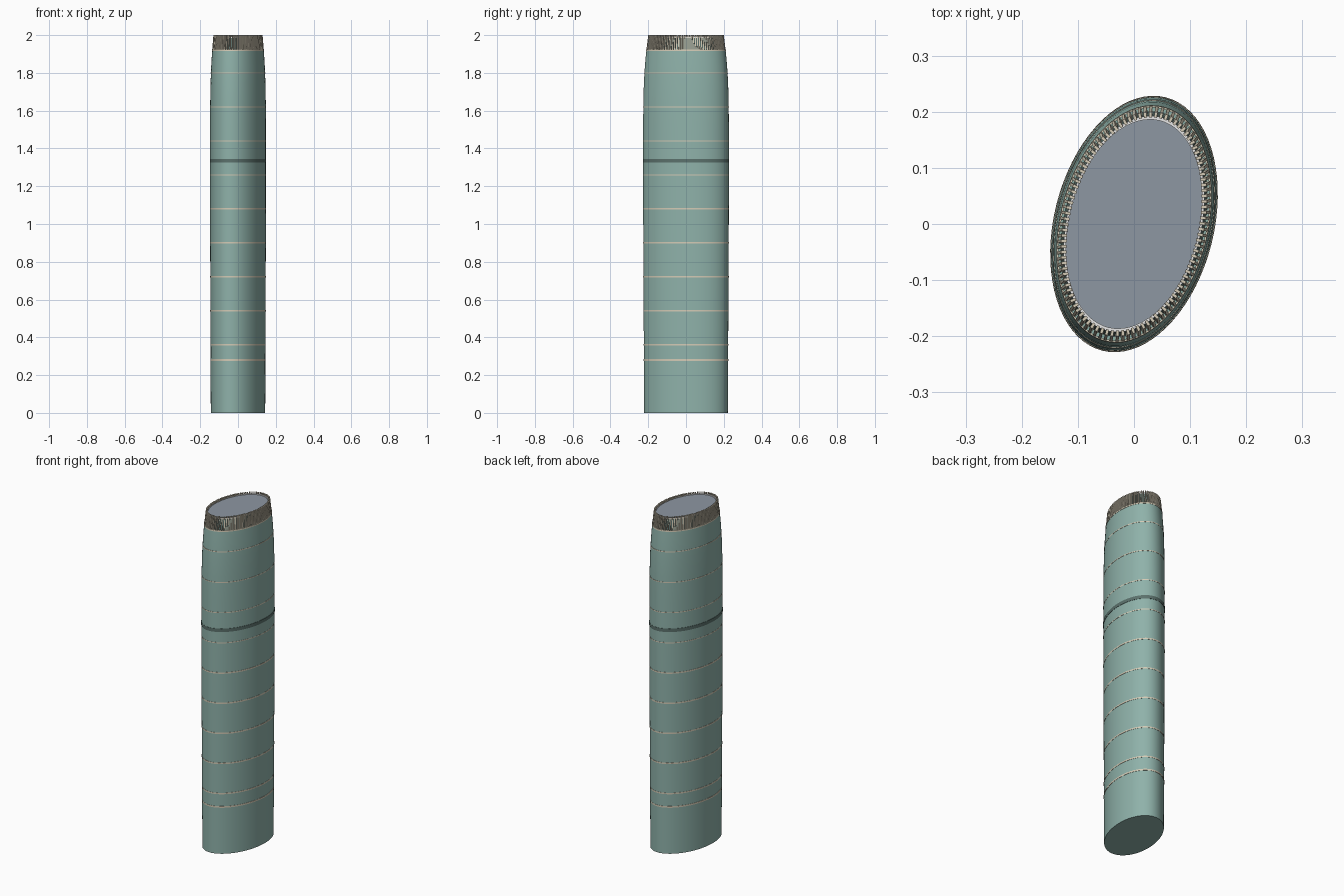
import bpy, bmesh, math

if "Cube" in bpy.data.objects:
    bpy.data.objects.remove(bpy.data.objects["Cube"])

A, B, TILT = 0.2313, 0.1411, math.radians(14.0)   # half axes and plan rotation
SEG, FINS = 72, 104


def material(name, rgb):
    m = bpy.data.materials.new(name)
    m.diffuse_color = (*rgb, 1)
    m.use_nodes = True
    m.node_tree.nodes["Principled BSDF"].inputs["Base Color"].default_value = m.diffuse_color
    return m


GREEN = material("pale green glass", (0.275, 0.445, 0.402))
BEIGE = material("warm beige", (0.66, 0.60, 0.47))
DARK = material("dark green", (0.105, 0.165, 0.150))
GREY = material("roof grey", (0.27, 0.31, 0.36))
WHITE = material("white", (0.95, 0.95, 0.95))

# Height and plan scale: slight swelling, then a curved shoulder
PROFILE = [(0, .975), (.3, .982), (.6, .99), (.9, .996), (1.2, 1), (1.5, 1),
           (1.65, .995), (1.75, .982), (1.84, .958), (1.92, .925)]


def scale_at(z):
    for (z0, s0), (z1, s1) in zip(PROFILE, PROFILE[1:]):
        if z <= z1:
            return s0 + (s1 - s0) * (z - z0) / (z1 - z0)
    return PROFILE[-1][1] - 0.55 * (z - 1.92)


def plan(t, s, grow=0.0):
    u, v = (B * s + grow) * math.cos(t), (A * s + grow) * math.sin(t)
    return (u * math.cos(TILT) + v * math.sin(TILT),
            -u * math.sin(TILT) + v * math.cos(TILT))


def loft(name, rings, mat, caps=True, closed=False, angle=35):
    """Skin of oval rings given as (z, scale, grow)."""
    bm = bmesh.new()
    loops = [[bm.verts.new((*plan(2 * math.pi * i / SEG, s, g), z)) for i in range(SEG)]
             for z, s, g in rings]
    pairs = list(zip(loops, loops[1:]))
    if closed:
        pairs.append((loops[-1], loops[0]))
    for lo, hi in pairs:
        for i in range(SEG):
            j = (i + 1) % SEG
            bm.faces.new((lo[i], lo[j], hi[j], hi[i]))
    if caps and not closed:
        bm.faces.new(loops[0][::-1])
        bm.faces.new(loops[-1])
    return finish(name, bm, mat, angle)


def finish(name, bm, mat, angle=None):
    bmesh.ops.recalc_face_normals(bm, faces=bm.faces)
    me = bpy.data.meshes.new(name)
    bm.to_mesh(me)
    bm.free()
    me.materials.append(mat)
    ob = bpy.data.objects.new(name, me)
    bpy.context.collection.objects.link(ob)
    if angle:
        bpy.context.view_layer.objects.active = ob
        ob.select_set(True)
        bpy.ops.object.shade_smooth_by_angle(angle=math.radians(angle))
        ob.select_set(False)
    return ob


def band(name, z, h, out, mat):
    lo, hi = z - h / 2, z + h / 2
    loft(name, [(lo, scale_at(lo), -.002), (lo, scale_at(lo), out),
                (hi, scale_at(hi), out), (hi, scale_at(hi), -.002)], mat, closed=True)


# Tower shaft
loft("tower_shaft", [(z, s, 0) for z, s in PROFILE], GREEN)

# Floor bands and the dark service floor
band("base_band", 0.28, 0.009, 0.0015, BEIGE)
for k in range(9):
    band(f"floor_band_{k + 1}", 0.36 + 0.18 * k, 0.008 if k < 5 else 0.005, 0.0012, BEIGE)
band("service_floor", 1.335, 0.02, 0.0015, DARK)
band("crown_band", 1.92, 0.008, 0.0015, BEIGE)

# Crown: recessed dark wall, white parapet and grey roof
loft("crown_wall", [(1.915, .885, 0), (1.985, .85, 0)], DARK)
loft("parapet", [(1.98, .85, 0), (1.992, .85, 0), (1.992, .82, 0), (1.98, .82, 0)],
     WHITE, closed=True)
loft("roof", [(1.98, .822, 0), (1.988, .822, 0)], GREY)

# Evenly spaced upright fins around the crown
table = [plan(2 * math.pi * i / 2000, 1) for i in range(2001)]
length = [0.0]
for p, q in zip(table, table[1:]):
    length.append(length[-1] + math.dist(p, q))
bm = bmesh.new()
index = 0
for f in range(FINS):
    while length[index] < length[-1] * f / FINS:
        index += 1
    t = 2 * math.pi * index / 2000
    ends = []
    for z in (1.92, 2.0):
        s = scale_at(z)
        x, y = plan(t, s)
        x2, y2 = plan(t + 0.01, s)
        d = math.hypot(x2 - x, y2 - y)
        tx, ty = (x2 - x) / d * 0.0026, (y2 - y) / d * 0.0026
        nx, ny = ty / 0.0026 * 0.010, -tx / 0.0026 * 0.010
        ends.append([bm.verts.new(c) for c in (
            (x - tx, y - ty, z), (x + tx, y + ty, z),
            (x + tx - nx, y + ty - ny, z), (x - tx - nx, y - ty - ny, z))])
    lo, hi = ends
    bm.faces.new(lo[::-1])
    bm.faces.new(hi)
    for i in range(4):
        j = (i + 1) % 4
        bm.faces.new((lo[i], lo[j], hi[j], hi[i]))
finish("crown_fins", bm, BEIGE)
